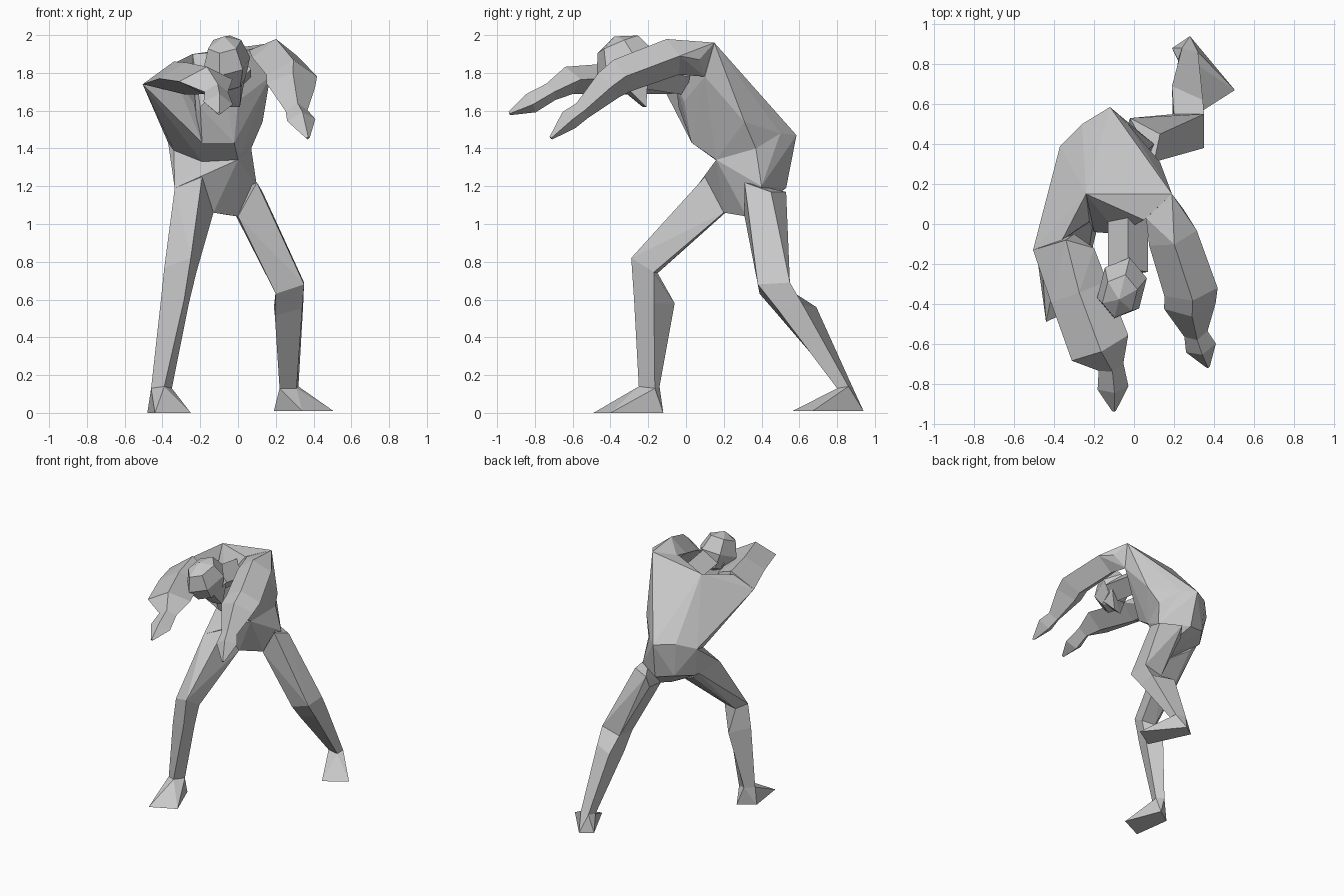
import bpy
import bmesh
from mathutils import Vector, Matrix

default_cube = bpy.data.objects.get("Cube")
if default_cube:
    bpy.data.objects.remove(default_cube, do_unlink=True)

# Single clay colour
clay = bpy.data.materials.new("clay_grey")
clay.use_nodes = True
clay.diffuse_color = (0.58, 0.58, 0.58, 1)
clay.node_tree.nodes["Principled BSDF"].inputs["Base Color"].default_value = clay.diffuse_color


def finish(name, bm):
    """Turn a bmesh into a flat shaded object."""
    bmesh.ops.recalc_face_normals(bm, faces=bm.faces)
    mesh = bpy.data.meshes.new(name)
    bm.to_mesh(mesh)
    bm.free()
    mesh.materials.append(clay)
    obj = bpy.data.objects.new(name, mesh)
    bpy.context.scene.collection.objects.link(obj)


def hull(name, points):
    """Faceted solid wrapped around a few landmark points."""
    bm = bmesh.new()
    for point in points:
        bm.verts.new(point)
    result = bmesh.ops.convex_hull(bm, input=bm.verts)
    spare = [g for g in result["geom_interior"] if isinstance(g, bmesh.types.BMVert)]
    bmesh.ops.delete(bm, geom=list(set(spare)), context="VERTS")
    finish(name, bm)


def loft(name, rings):
    """Skin a four sided tube over rings of corners and cap both ends."""
    bm = bmesh.new()
    loops = [[bm.verts.new(corner) for corner in ring] for ring in rings]
    for low, high in zip(loops, loops[1:]):
        for k in range(len(low)):
            j = (k + 1) % len(low)
            bm.faces.new((low[k], low[j], high[j], high[k]))
    bm.faces.new(loops[0])
    bm.faces.new(loops[-1])
    finish(name, bm)


def limb(name, lateral, sections):
    """Loft diamond sections (centre, half width, half depth); return the first ring."""
    centres = [Vector(s[0]) for s in sections]
    steps = [(b - a).normalized() for a, b in zip(centres, centres[1:])]
    rings = []
    for i, (_, width, depth) in enumerate(sections):
        tangent = (steps[max(i - 1, 0)] + steps[min(i, len(steps) - 1)]).normalized()
        side = Vector(lateral)
        side = (side - tangent * side.dot(tangent)).normalized()
        across, up = side * width, tangent.cross(side) * depth
        rings.append([centres[i] + offset for offset in (-across, -up, across, up)])
    loft(name, rings)
    return rings[0]


# Landmarks shared by neighbouring parts
left_shoulder = (.19, .15, 1.96)
right_shoulder = (-.505, -.13, 1.74)
right_blade = (-.24, .15, 1.9)
right_belly = (-.19, .03, 1.43)
waist = [
    (-.19, .17, 1.33), (0, .16, 1.34), (.07, .37, 1.4), (-.03, .5, 1.48),
    (-.12, .585, 1.47), (-.26, .5, 1.48), (-.37, .39, 1.43), (-.34, .27, 1.39),
]

# Hunched chest, and the right shoulder blade swung forward
hull("chest", waist + [
    left_shoulder, right_blade, right_belly,
    (-.08, -.05, 1.73), (-.2, -.04, 1.62), (-.02, .03, 1.43), (.13, .31, 1.54),
    (0, -.01, 1.65), (.05, .02, 1.92), (.17, .1, 1.78),
])
hull("right_shoulder_blade", waist[5:] + [
    right_shoulder, right_blade, right_belly, waist[0],
    (-.23, .01, 1.63), (-.36, -.08, 1.84)])

# Hip rings run front outer, front inner, back inner, back outer
right_hip = [(-.335, .05, 1.19), (-.19, .1, 1.25), (-.13, .2, 1.06), (-.28, .31, 1.15)]
left_hip = [(.1, .31, 1.22), (0, .31, 1.04), (-.03, .5, 1.08), (.13, .45, 1.17)]

# Pelvis
hull("pelvis", waist + right_hip[:3] + [
    (.1, .4, 1.2), (-.1, .53, 1.19), (-.24, .49, 1.22), (-.33, .36, 1.2),
    (0, .32, 1.04), (-.07, .29, 1.05),
])

# Right leg steps forward
right_knee = [(-.39, -.22, .77), (-.25, -.29, .82), (-.22, -.17, .745), (-.33, -.15, .74)]
right_ankle = [(-.46, -.21, .13), (-.39, -.25, .14), (-.35, -.165, .13), (-.41, -.14, .14)]
right_calf = [(-.41, -.23, .58), (-.285, -.275, .6), (-.26, -.17, .58), (-.33, -.06, .58)]
hull("right_thigh", right_hip + right_knee + [(-.33, .34, 1.22)])
loft("right_shin", [right_knee, right_calf, right_ankle])
hull("right_foot", right_ankle + [
    (-.44, -.49, 0), (-.25, -.4, 0), (-.36, -.12, 0), (-.48, -.2, 0)])

# Left leg stretches back
left_knee = [(.35, .38, .68), (.2, .39, .63), (.2, .55, .65), (.35, .55, .69)]
left_calf = [(.34, .48, .555), (.195, .49, .515), (.19, .69, .56), (.345, .62, .57)]
left_ankle = [(.31, .8, .13), (.22, .82, .13), (.24, .88, .14), (.32, .86, .14)]
hull("left_thigh", left_hip + left_knee + [(-.02, .53, 1.17)])
loft("left_shin", [left_knee, left_calf, left_ankle])
hull("left_foot", left_ankle + [
    (.505, .67, .01), (.34, .565, .01), (.19, .88, .01), (.28, .94, .01)])

# Arms with hands, reaching forward
left_arm = limb("left_arm", (1, .2, 0), [
    ((.195, -.07, 1.885), .125, .1),
    ((.285, -.34, 1.785), .135, .095),
    ((.28, -.41, 1.735), .13, .085),
    ((.31, -.55, 1.6), .06, .05),
    ((.335, -.62, 1.55), .078, .055),
    ((.37, -.715, 1.455), .01, .01),
])
hull("left_deltoid", left_arm + [
    left_shoulder, (.06, .03, 1.92), (.16, .1, 1.78), (.25, .07, 1.87)])
right_arm = limb("right_arm", (1, .3, 0), [
    ((-.275, -.34, 1.77), .15, .085),
    ((-.17, -.62, 1.76), .155, .075),
    ((-.115, -.715, 1.7), .065, .05),
    ((-.105, -.82, 1.64), .078, .055),
    ((-.1, -.935, 1.585), .01, .01),
])
hull("right_deltoid", right_arm + [
    right_shoulder, (-.34, -.08, 1.86), (-.2, -.12, 1.8), (-.3, -.05, 1.69)])

# Neck, faceted skull and hanging jaw
limb("neck", (1, 0, 0), [
    ((-.03, .02, 1.78), .1, .1),
    ((-.03, -.24, 1.82), .1, .1),
])
bm = bmesh.new()
bmesh.ops.create_uvsphere(bm, u_segments=6, v_segments=4, radius=1)
place = (Matrix.Translation((-.06, -.32, 1.85))
         @ Matrix.Rotation(-.25, 4, "Z") @ Matrix.Rotation(.4, 4, "X")
         @ Matrix.Diagonal((.125, .17, .155, 1)))
bmesh.ops.transform(bm, matrix=place, verts=bm.verts)
finish("skull", bm)
hull("jaw", [
    (-.06, -.23, 1.62), (.01, -.21, 1.62), (-.15, -.27, 1.8),
    (.045, -.2, 1.82), (-.1, -.4, 1.76), (.02, -.36, 1.77)])
